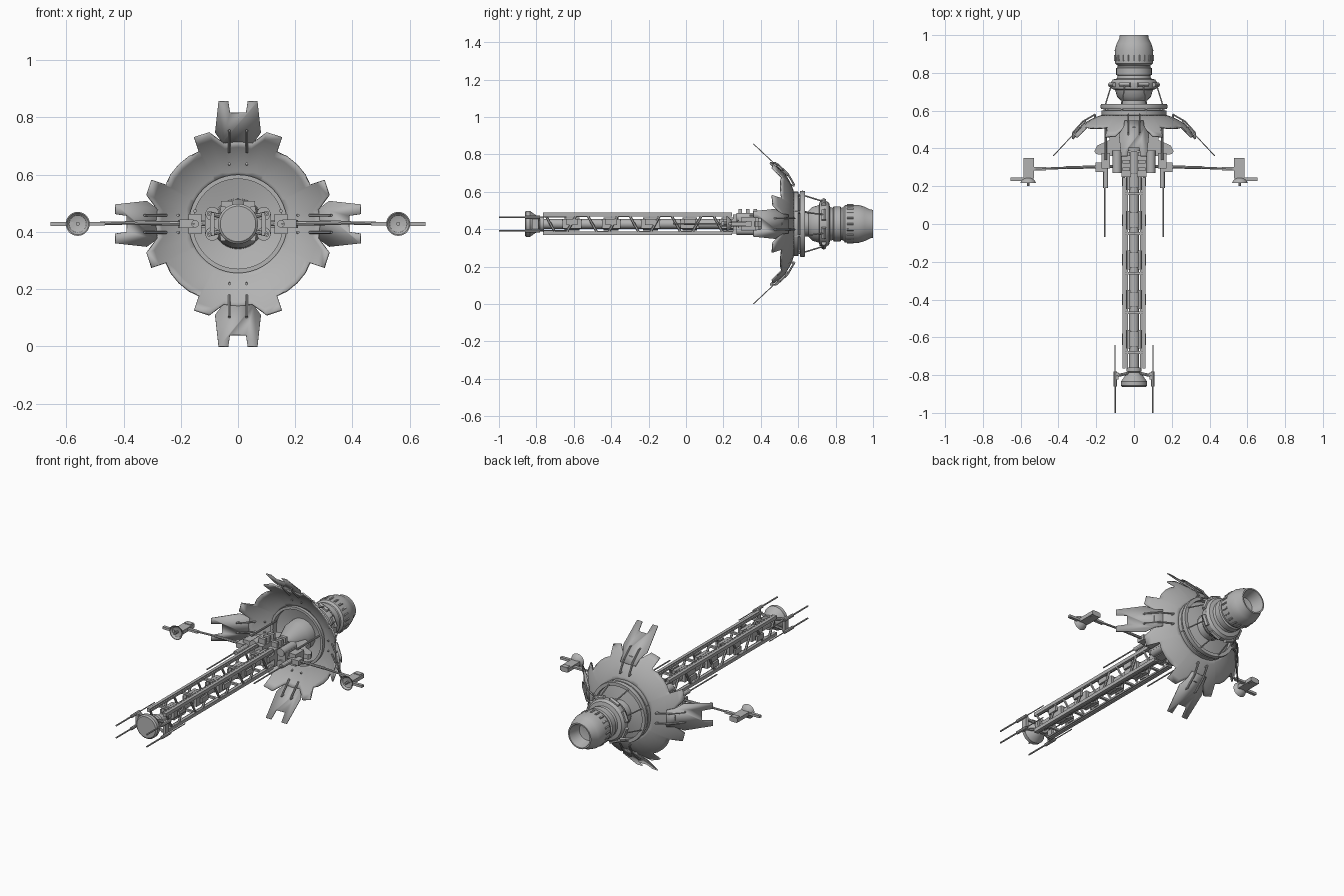
import bpy, bmesh
from math import sin, cos, pi, radians
from mathutils import Vector

if "Cube" in bpy.data.objects:
    bpy.data.objects.remove(bpy.data.objects["Cube"])

CZ = 0.428  # height of the long axis
parts = []

grey = bpy.data.materials.new("hull_grey")
grey.use_nodes = True
grey.diffuse_color = (0.45, 0.45, 0.45, 1)
grey.node_tree.nodes["Principled BSDF"].inputs["Base Color"].default_value = (0.45, 0.45, 0.45, 1)


def finish(name, bm, thick=0):
    bmesh.ops.remove_doubles(bm, verts=bm.verts, dist=1e-5)
    bmesh.ops.recalc_face_normals(bm, faces=bm.faces)
    mesh = bpy.data.meshes.new(name)
    bm.to_mesh(mesh)
    bm.free()
    ob = bpy.data.objects.new(name, mesh)
    ob.location.z = CZ
    bpy.context.collection.objects.link(ob)
    mesh.materials.append(grey)
    if thick:
        mod = ob.modifiers.new("thickness", "SOLIDIFY")
        mod.thickness = thick
        mod.offset = 0
    parts.append(ob)
    return ob


def lathe(name, profile, cx=0, cz=0, sides=40):
    """Turn (radius, y) points about an axis parallel to y."""
    bm = bmesh.new()
    rings = [[bm.verts.new((cx + r * cos(2 * pi * i / sides), y, cz + r * sin(2 * pi * i / sides)))
              for i in range(sides)] for r, y in profile]
    for a, b in zip(rings, rings[1:]):
        for i in range(sides):
            j = (i + 1) % sides
            bm.faces.new((a[i], a[j], b[j], b[i]))
    return finish(name, bm)


def rod(bm, p, q, r, sides=8):
    p, q = Vector(p), Vector(q)
    d = q - p
    mat = d.to_track_quat("Z", "Y").to_matrix().to_4x4()
    mat.translation = (p + q) / 2
    bmesh.ops.create_cone(bm, cap_ends=True, segments=sides, radius1=r, radius2=r,
                          depth=d.length, matrix=mat)


def box(bm, c, s):
    vs = bmesh.ops.create_cube(bm, size=1)["verts"]
    for v in vs:
        v.co = Vector(c) + Vector(a * b for a, b in zip(v.co, s))


def spin(k, side, out, y):
    """Place a point given sideways and outward from the axis at angle k."""
    return Vector((out * sin(k) + side * cos(k), y, out * cos(k) - side * sin(k)))


def dish_y(r):
    return 0.59 - 3.4 * r ** 3


def petal_y(r):
    return 0.36 + (0.428 - r) * 1.07


QUARTERS = [i * pi / 2 for i in range(4)]
SIDES = (-1, 1)

# Curved shield with toothed rim
half = [(0, 0.288), (5, 0.286), (10, 0.285), (17.4, 0.333), (27, 0.337), (28.5, 0.285), (36, 0.29)]
quarter = [(-a, r) for a, r in half[:0:-1]] + half + [(45, 0.291)]
bm = bmesh.new()
cols = []
for k in QUARTERS:
    for deg, rim in quarter:
        radii = [0.165 + (rim - 0.165) * t / 7 for t in range(8)]
        cols.append([bm.verts.new(spin(k + radians(deg), 0, r, dish_y(r))) for r in radii])
for i, a in enumerate(cols):
    b = cols[(i + 1) % len(cols)]
    for t in range(7):
        bm.faces.new((a[t], a[t + 1], b[t + 1], b[t]))
finish("shield", bm, 0.008)

# Four notched petals, flat and angled forward
bm = bmesh.new()
edge = [(0.028, 0.388), (0.034, 0.428), (0.068, 0.428), (0.08, 0.32), (0.055, 0.285), (0.05, 0.255)]
for k in QUARTERS:
    outline = edge + [(-s, r) for s, r in edge[::-1]]
    bm.faces.new([bm.verts.new(spin(k, s, r, petal_y(r))) for s, r in outline])
finish("petals", bm, 0.005)

# Bent clamps holding the petals
bm = bmesh.new()
for k in QUARTERS:
    for s in (-0.03, 0.03):
        path = [(0.21, dish_y(0.21) - 0.015), (0.205, dish_y(0.2) + 0.018), (0.27, dish_y(0.27) + 0.02),
                (0.325, petal_y(0.325) + 0.012), (0.325, petal_y(0.325) - 0.02),
                (0.25, dish_y(0.25) - 0.012)]
        pts = [spin(k, s, r, y) for r, y in path]
        for p, q in zip(pts, pts[1:]):
            rod(bm, p, q, 0.005, 6)
finish("petal_clamps", bm)

# Centre cup and support ring behind the shield
lathe("centre_cup", [(0.157, 0.55), (0.172, 0.55), (0.172, 0.6), (0.12, 0.612), (0.075, 0.62),
                     (0.075, 0.605), (0.11, 0.598), (0.157, 0.585), (0.157, 0.55)], sides=48)
lathe("support_ring", [(0.155, 0.61), (0.175, 0.61), (0.178, 0.622), (0.175, 0.635), (0.155, 0.635),
                       (0.155, 0.61)], sides=48)
lathe("hub", [(0, 0.38), (0.045, 0.38), (0.05, 0.45), (0.085, 0.54), (0.088, 0.6), (0.07, 0.615),
              (0.065, 0.68), (0, 0.68)])

# Engine with an open nozzle
lathe("engine", [(0, 0.655), (0.07, 0.655), (0.09, 0.675), (0.1, 0.71), (0.118, 0.715), (0.122, 0.73),
                 (0.122, 0.75), (0.112, 0.765), (0.09, 0.77), (0.086, 0.785), (0.094, 0.79),
                 (0.094, 0.825), (0.086, 0.83), (0.088, 0.84), (0.1, 0.85), (0.102, 0.92),
                 (0.092, 0.955), (0.077, 0.985), (0.075, 1.0), (0.067, 1.0), (0.05, 0.93), (0, 0.92)])
bm = bmesh.new()
for i in range(20):
    k = 2 * pi * i / 20
    rod(bm, spin(k, 0, 0.1, 0.862), spin(k, 0, 0.1, 0.895), 0.006, 6)
finish("engine_ribs", bm)

# Struts and pads from support ring to engine collar
bm = bmesh.new()
for i in range(8):
    k = 2 * pi * (i + 0.5) / 8
    rod(bm, spin(k, 0, 0.168, 0.62), spin(k, 0, 0.128, 0.74), 0.004, 6)
    rod(bm, spin(k, -0.03, 0.124, 0.737), spin(k, 0.03, 0.124, 0.737), 0.013, 6)
    rod(bm, spin(k, 0, 0.165, 0.565), spin(k, 0, 0.168, 0.63), 0.007, 6)
finish("engine_struts", bm)

# Boom: central tube, four rails, zigzag lattice and collars
lathe("boom_tube", [(0, -0.8), (0.026, -0.8), (0.026, 0.4), (0, 0.4)], sides=20)
bm = bmesh.new()
for sx in SIDES:
    for sz in SIDES:
        box(bm, (sx * 0.053, -0.26, sz * 0.05), (0.018, 1.01, 0.02))
        box(bm, (sx * 0.036, -0.26, sz * 0.053), (0.008, 1.01, 0.01))
finish("boom_rails", bm)
bm = bmesh.new()
STEP = 0.112
for sx in SIDES:
    for i in range(9):
        y = -0.75 + i * STEP
        up = 0.045 if i % 2 else -0.045
        x = sx * 0.055
        rod(bm, (x, y, -up), (x, y + 0.05, up), 0.007, 6)
        rod(bm, (x, y + 0.05, up), (x, y + STEP, up), 0.007, 6)
finish("boom_lattice", bm)
bm = bmesh.new()
for i in range(5):
    y = -0.68 + i * 0.21
    for s in SIDES:
        box(bm, (0, y, s * 0.048), (0.1, 0.014, 0.012))
        box(bm, (s * 0.058, y + 0.07, s * 0.01), (0.012, 0.06, 0.03))
        box(bm, (s * 0.032, y + 0.07, 0), (0.02, 0.1, 0.05))
    rod(bm, (0, y + 0.03, 0), (0, y + 0.11, 0), 0.034, 16)
finish("boom_collars", bm)

# Nose sensor
lathe("nose_cone", [(0, -0.862), (0.062, -0.862), (0.07, -0.855), (0.07, -0.835), (0.045, -0.8),
                    (0.03, -0.785), (0.04, -0.78), (0.04, -0.76), (0, -0.76)])

# Four nose probes with their brackets
bm = bmesh.new()
for sx in SIDES:
    for sz in SIDES:
        x, z = sx * 0.1, sz * 0.036
        rod(bm, (x, -1.0, z), (x, -0.85, z), 0.0045)
        rod(bm, (x, -0.86, z), (x, -0.78, z), 0.009)
        rod(bm, (x, -0.8, z), (x, -0.64, z), 0.003)
        rod(bm, (x, -0.805, z), (sx * 0.03, -0.79, sz * 0.02), 0.008)
    box(bm, (sx * 0.09, -0.805, 0), (0.016, 0.035, 0.08))
finish("nose_probes", bm)

# Equipment bay where the boom meets the shield
bm = bmesh.new()
side = [(0.04, 0.34), (0.12, 0.36), (0.2, 0.37), (0.21, 0.385), (0.195, 0.415), (0.13, 0.445), (0.125, 0.5), (0.04, 0.54)]
for s in SIDES:
    f = bm.faces.new([bm.verts.new((s * x, y, -0.014)) for x, y in side])
    ext = bmesh.ops.extrude_face_region(bm, geom=[f])["geom"]
    for v in ext:
        if isinstance(v, bmesh.types.BMVert):
            v.co.z = 0.014
finish("mount_plates", bm)
bm = bmesh.new()
for s in SIDES:
    box(bm, (s * 0.04, 0.32, 0), (0.05, 0.14, 0.1))
    box(bm, (s * 0.09, 0.335, 0), (0.05, 0.11, 0.07))
    box(bm, (s * 0.15, 0.335, 0), (0.045, 0.08, 0.07))
    for z in (-0.035, 0.035):
        rod(bm, (s * 0.09, 0.27, z), (s * 0.09, 0.39, z), 0.024, 16)
    for y in (0.29, 0.33, 0.37):
        box(bm, (s * 0.04, y, 0.03), (0.04, 0.02, 0.1))
    rod(bm, (s * 0.15, 0.19, 0), (s * 0.15, 0.36, 0), 0.013, 12)
    rod(bm, (s * 0.155, -0.07, 0), (s * 0.155, 0.25, 0), 0.004)
    rod(bm, (s * 0.15, 0.34, 0.045), (s * 0.15, 0.57, 0.045), 0.006)
finish("equipment_bay", bm)

# Side arms ending in small dishes
for s, label in ((1, "left"), (-1, "right")):
    bm = bmesh.new()
    rod(bm, (s * 0.1, 0.305, 0), (s * 0.36, 0.298, 0.004), 0.008)
    rod(bm, (s * 0.35, 0.298, 0.004), (s * 0.55, 0.29, 0), 0.006)
    box(bm, (s * 0.18, 0.3, 0), (0.05, 0.05, 0.03))
    box(bm, (s * 0.5, 0.293, 0), (0.07, 0.02, 0.012))
    box(bm, (s * 0.557, 0.295, 0), (0.055, 0.11, 0.022))
    box(bm, (s * 0.557, 0.335, 0), (0.04, 0.03, 0.03))
    box(bm, (s * 0.615, 0.236, 0), (0.08, 0.018, 0.014))
    rod(bm, (s * 0.56, 0.2, 0), (s * 0.56, 0.25, 0), 0.007)
    finish(label + "_arm", bm)
    lathe(label + "_arm_dish", [(0, 0.245), (0.018, 0.243), (0.034, 0.232), (0.042, 0.217),
                                (0.038, 0.217), (0.03, 0.227), (0, 0.236)], cx=s * 0.56, sides=28)

bpy.ops.object.select_all(action="DESELECT")
for ob in parts:
    ob.select_set(True)
bpy.context.view_layer.objects.active = parts[0]
bpy.ops.object.shade_smooth_by_angle(angle=radians(30))
